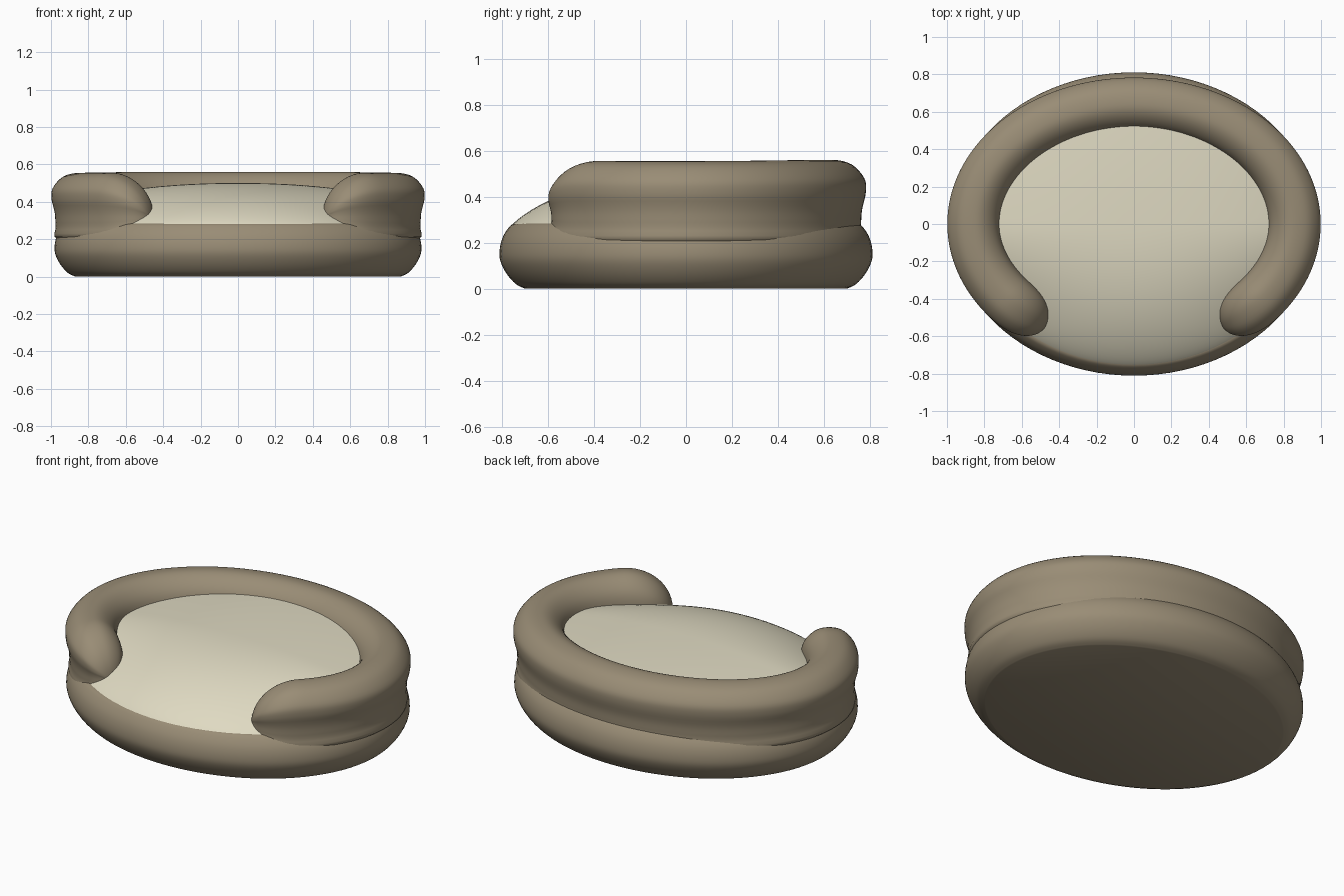
import bpy, bmesh
from math import sin, cos, radians, pi, sqrt
from mathutils import Vector

if "Cube" in bpy.data.objects:
    bpy.data.objects.remove(bpy.data.objects["Cube"])


def material(name, col):
    m = bpy.data.materials.new(name)
    m.diffuse_color = (*col, 1)
    m.use_nodes = True
    m.node_tree.nodes["Principled BSDF"].inputs["Base Color"].default_value = m.diffuse_color
    return m


BROWN = material("brown_plush", (0.32, 0.265, 0.18))
CREAM = material("cream_fabric", (0.74, 0.70, 0.54))


def loft(name, rings, mat):
    """Skin closed rings of equal length and cap both ends."""
    bm = bmesh.new()
    rows = [[bm.verts.new(p) for p in r] for r in rings]
    n = len(rows[0])
    for a, b in zip(rows, rows[1:]):
        for i in range(n):
            j = (i + 1) % n
            bm.faces.new((a[i], a[j], b[j], b[i]))
    bm.faces.new(rows[0])
    bm.faces.new(rows[-1])
    bmesh.ops.recalc_face_normals(bm, faces=bm.faces)
    me = bpy.data.meshes.new(name)
    bm.to_mesh(me)
    bm.free()
    me.materials.append(mat)
    ob = bpy.data.objects.new(name, me)
    bpy.context.collection.objects.link(ob)
    bpy.context.view_layer.objects.active = ob
    ob.select_set(True)
    bpy.ops.object.shade_smooth_by_angle(angle=radians(50))
    ob.select_set(False)
    return ob


def spline(pts, closed, steps=4):
    """Catmull-Rom curve through 2D points."""
    n, out = len(pts), []
    get = (lambda i: Vector(pts[i % n])) if closed else (lambda i: Vector(pts[max(0, min(n - 1, i))]))
    for i in range(n if closed else n - 1):
        a, b, c, d = (get(i + k) for k in (-1, 0, 1, 2))
        for s in range(steps):
            t = s / steps
            out.append(0.5 * (2 * b + (c - a) * t + (2 * a - 5 * b + 4 * c - d) * t * t
                              + (3 * b - a - 3 * c + d) * t ** 3))
    return out if closed else out + [Vector(pts[-1])]


# base: rounded oval tub, profile as (inset, height)
profile = [(0.11, 0.0), (0.07, 0.02), (0.03, 0.065), (0.003, 0.12), (0.0, 0.17),
           (0.012, 0.22), (0.035, 0.26), (0.06, 0.282), (0.10, 0.28), (0.18, 0.25)]
N = 96
angles = [2 * pi * i / N for i in range(N)]
loft("base", [[((0.98 - d) * cos(a), (0.81 - d) * sin(a), z) for a in angles]
              for d, z in spline(profile, False)], BROWN)

# bolster: plump section swept round the sides and back, ends rounded off
section = spline([(0.0, 0.56), (0.08, 0.54), (0.135, 0.48), (0.142, 0.42), (0.125, 0.34),
                  (0.12, 0.27), (0.11, 0.2), (-0.08, 0.2), (-0.11, 0.28), (-0.138, 0.36),
                  (-0.135, 0.44), (-0.11, 0.50), (-0.06, 0.545)], True)
rings = []
START, TAPER, STEPS = -57, -37, 120
tail = [START + (TAPER - START) * (1 - cos(pi / 2 * i / 16)) for i in range(16)]
body = [TAPER + (180 - 2 * TAPER) * i / STEPS for i in range(STEPS + 1)]
for deg in tail + body + [180 - t for t in reversed(tail)]:
    a = radians(deg)
    fold = deg if deg < 90 else 180 - deg
    q = max(0.0, (TAPER - fold) / (TAPER - START))
    s = max(0.02, sqrt(max(0.0, 1 - q ** 2)))
    w = max(0.02, sqrt(max(0.0, 1 - q ** 3)))
    nrm = Vector((cos(a) / 0.855, sin(a) / 0.64)).normalized()
    c = Vector((0.855 * cos(a), 0.64 * sin(a)))
    dip = 0.012 * max(0.0, cos(a) ** 2 - 0.3 * sin(a)) * 0.5
    rings.append([(c.x + nrm.x * u * w, c.y + nrm.y * u * w,
                   0.32 + (z - 0.32) * s - dip * (z > 0.4)) for u, z in section])
loft("bolster", rings, BROWN)

# cushion: domed pad, sloping down at the open front and tucked under the bolster


def pad_height(x, y):
    t = max(0.0, min(1.0, (y + 0.55) / 0.55))
    k = 1 - 0.25 * t * t * (3 - 2 * t)
    yy = y if y < 0 else y * 0.4
    r = sqrt((x * k / 0.92) ** 2 + (yy / 0.765) ** 2)
    return 0.265 + 0.235 * max(0.0, 1 - r ** 2.2) ** 0.8


def pad_ring(f):
    ring = []
    for a in angles:
        x, y = 0.90 * f * cos(a), (0.765 if sin(a) < 0 else 0.68) * f * sin(a)
        ring.append((x, y, pad_height(x, y)))
    return ring


rim = pad_ring(1.0)
bottom = [(x * 0.95, y * 0.95, 0.2) for x, y, z in rim]
loft("cushion", [bottom] + [pad_ring(1 - (i / 24) ** 1.5 * 0.99) for i in range(25)], CREAM)
